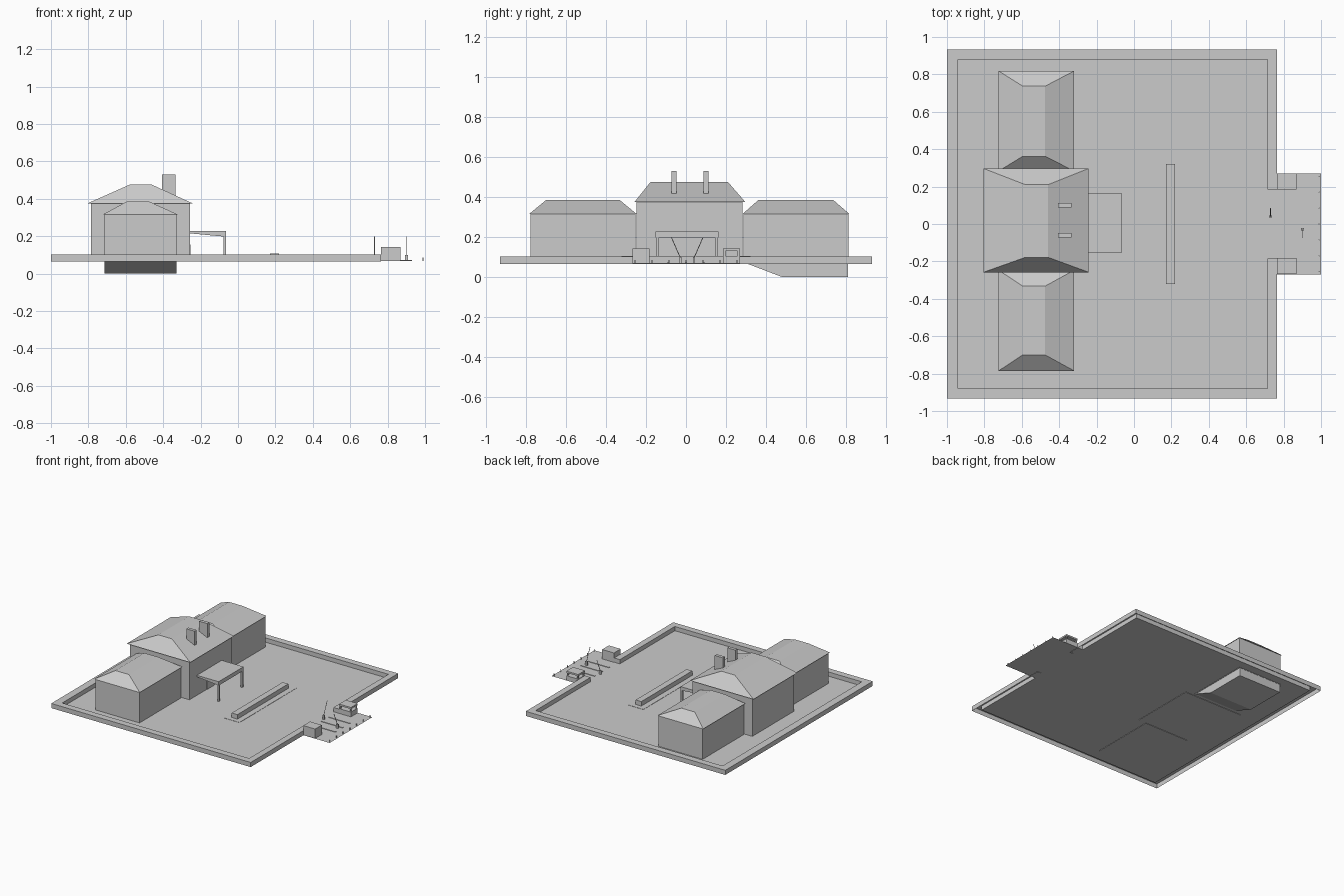
import bpy, bmesh
from mathutils import Vector

if "Cube" in bpy.data.objects:
    bpy.data.objects.remove(bpy.data.objects["Cube"])


def mesh_object(name, bm):
    bmesh.ops.recalc_face_normals(bm, faces=bm.faces)
    me = bpy.data.meshes.new(name)
    bm.to_mesh(me)
    bm.free()
    ob = bpy.data.objects.new(name, me)
    bpy.context.collection.objects.link(ob)
    return ob


def frustum(name, low, high, z0, z1):
    """Solid between two rectangles given as (x0, x1, y0, y1)."""
    bm = bmesh.new()
    rings = []
    for (x0, x1, y0, y1), z in ((low, z0), (high, z1)):
        rings.append([bm.verts.new((x, y, z)) for x, y in
                      ((x0, y0), (x1, y0), (x1, y1), (x0, y1))])
    bm.faces.new(rings[0])
    bm.faces.new(rings[1])
    for i in range(4):
        j = (i + 1) % 4
        bm.faces.new((rings[0][i], rings[0][j], rings[1][j], rings[1][i]))
    return mesh_object(name, bm)


def box(name, x0, x1, y0, y1, z0, z1):
    return frustum(name, (x0, x1, y0, y1), (x0, x1, y0, y1), z0, z1)


def extrude_profile(name, pts, axis, a, b):
    """Extrude a 2D profile along x (pts are y,z) or y (pts are x,z)."""
    bm = bmesh.new()
    vs = [bm.verts.new((a, p, q) if axis == 'x' else (p, a, q)) for p, q in pts]
    face = bm.faces.new(vs)
    geo = bmesh.ops.extrude_face_region(bm, geom=[face])['geom']
    shift = Vector((b - a, 0, 0) if axis == 'x' else (0, b - a, 0))
    bmesh.ops.translate(bm, vec=shift,
                        verts=[g for g in geo if isinstance(g, bmesh.types.BMVert)])
    return mesh_object(name, bm)


def rod(name, p, q, r, sides=6):
    p, q = Vector(p), Vector(q)
    d = q - p
    bm = bmesh.new()
    bmesh.ops.create_cone(bm, cap_ends=True, segments=sides, radius1=r, radius2=r, depth=d.length)
    rot = d.to_track_quat('Z', 'Y').to_matrix()
    bmesh.ops.rotate(bm, matrix=rot, verts=bm.verts)
    bmesh.ops.translate(bm, vec=(p + q) / 2, verts=bm.verts)
    return mesh_object(name, bm)


G = 0.068  # ground level

# Courtyard floor and forecourt: single sheets
for name, (x0, x1, y0, y1) in (("courtyard", (-0.94, 0.715, -0.88, 0.88)),
                               ("forecourt", (0.715, 1.0, -0.27, 0.27))):
    sheet = bmesh.new()
    sheet.faces.new([sheet.verts.new((x, y, G)) for x, y in
                     ((x0, y0), (x1, y0), (x1, y1), (x0, y1))])
    mesh_object(name, sheet)

# Perimeter wall: open-bottomed shell along a U path, broken at the gate
outer = [(0.765, -0.185), (0.765, -0.932), (-1, -0.932), (-1, 0.932), (0.765, 0.932), (0.765, 0.185)]
inner = [(0.715, -0.185), (0.715, -0.88), (-0.94, -0.88), (-0.94, 0.88), (0.715, 0.88), (0.715, 0.185)]
bm = bmesh.new()
sections = []
for o, i in zip(outer, inner):
    sections.append([bm.verts.new((*o, 0.065)), bm.verts.new((*o, 0.102)),
                     bm.verts.new((*i, 0.102)), bm.verts.new((*i, G))])
for s, t in zip(sections, sections[1:]):
    for k in range(3):
        bm.faces.new((s[k], s[k + 1], t[k + 1], t[k]))
bm.faces.new(sections[0])
bm.faces.new(sections[-1])
mesh_object("perimeter_wall", bm)

# Main block with hipped, flat-topped roof
box("main_walls", -0.785, -0.257, -0.247, 0.283, 0.065, 0.377)
frustum("main_roof", (-0.805, -0.242, -0.258, 0.297), (-0.58, -0.46, -0.178, 0.21), 0.375, 0.475)

# Two wings
for name, y0, y1, t0, t1 in (("near", -0.785, -0.247, -0.70, -0.332),
                             ("far", 0.283, 0.818, 0.362, 0.737)):
    box(name + "_wing_walls", -0.716, -0.326, y0 + 0.006, y1 - 0.006, 0.065, 0.317)
    frustum(name + "_wing_roof", (-0.724, -0.32, y0, y1), (-0.595, -0.475, t0, t1), 0.315, 0.385)

# Basement below the far wing, with sloped ramp end
extrude_profile("basement", [(0.31, 0.065), (0.48, 0.0), (0.81, 0.0), (0.81, 0.065)], 'x', -0.713, -0.33)

# Chimneys
for y in (-0.06, 0.1):
    box("chimney", -0.405, -0.333, y - 0.013, y + 0.013, 0.415, 0.53)

# Entrance canopy, posts and door
extrude_profile("canopy", [(-0.257, 0.215), (-0.065, 0.197), (-0.065, 0.228), (-0.257, 0.228)],
                'y', -0.152, 0.162)
for y in (-0.142, 0.152):
    box("canopy_post", -0.077, -0.065, y - 0.008, y + 0.008, G, 0.203)
box("front_door", -0.258, -0.254, -0.03, 0.06, G, 0.155)

# Long planter on a thin plinth
box("planter_plinth", 0.125, 0.265, -0.36, 0.36, G, G + 0.002)
box("planter", 0.17, 0.22, -0.322, 0.322, G, 0.106)

# Gatehouses: one solid, one with an open counter
box("near_gatehouse", 0.765, 0.87, -0.267, -0.182, G, 0.143)
box("far_gatehouse_base", 0.765, 0.87, 0.185, 0.27, G, 0.106)
box("far_gatehouse_roof", 0.765, 0.87, 0.185, 0.27, 0.13, 0.143)
for x in (0.768, 0.858):
    for y in (0.188, 0.258):
        box("gatehouse_pillar", x, x + 0.009, y, y + 0.009, 0.1, 0.131)
for s in (-1, 1):
    box("gate_wall_stub", 0.715, 0.765, min(s * 0.185, s * 0.265), max(s * 0.185, s * 0.265), G, 0.102)

# Raised barrier arms with their cabinets
for x, y, s in ((0.73, 0.04, 1), (0.9, -0.028, -1)):
    box("barrier_cabinet", x - 0.008, x + 0.008, y - 0.006, y + 0.006, G, 0.1)
    rod("barrier_arm", (x, y, 0.095), (x, y + s * 0.045, 0.198), 0.002)

# Lane kerbs and bollards
for y in (-0.09, 0.0, 0.09):
    box("lane_kerb", 0.74, 0.93, y - 0.006, y + 0.006, G, G + 0.004)
for k in range(7):
    y = -0.255 + k * 0.085
    rod("bollard", (0.99, y, G), (0.99, y, 0.086), 0.003)
